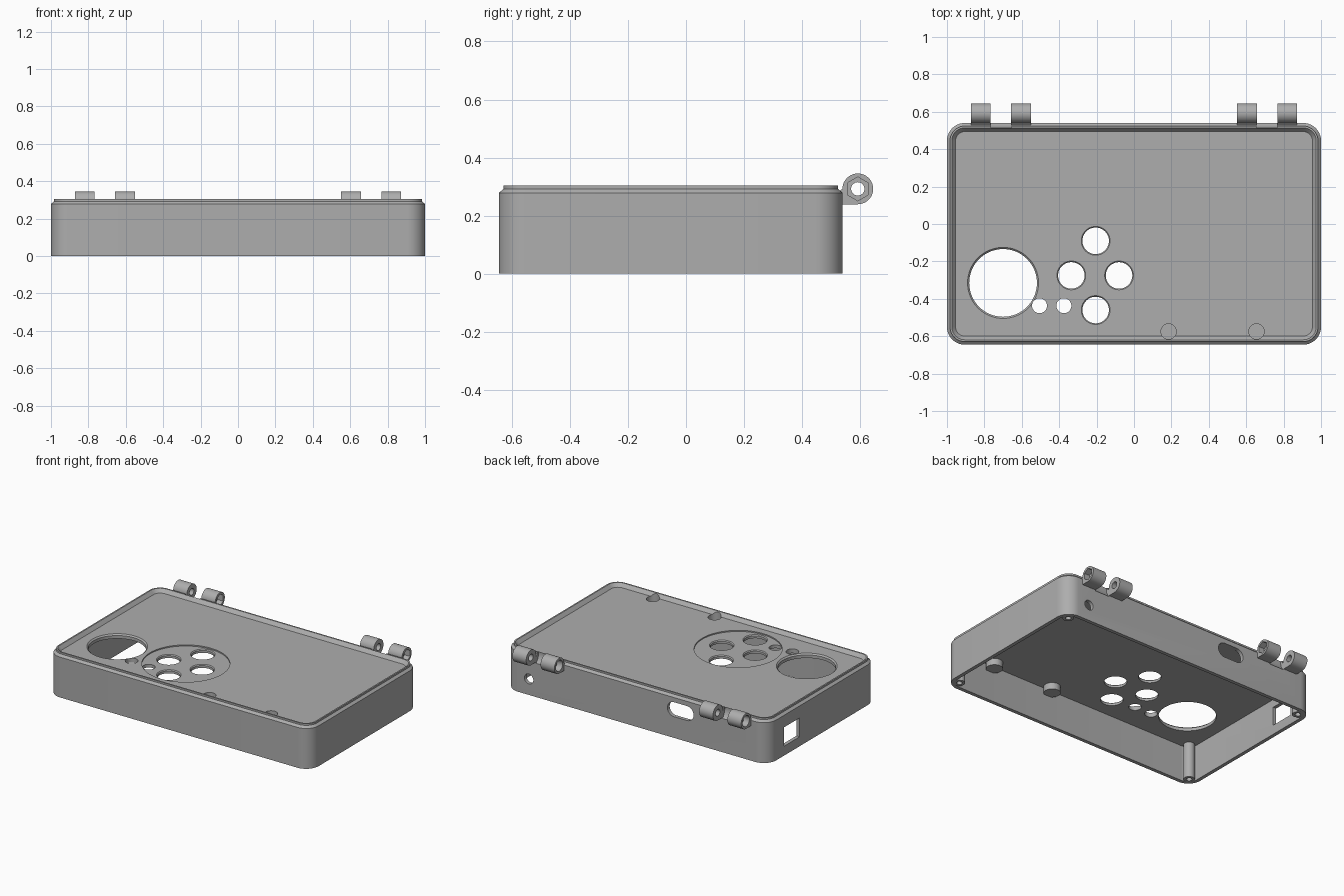
import bpy, bmesh, math
from mathutils import Matrix, Vector

if "Cube" in bpy.data.objects:
    bpy.data.objects.remove(bpy.data.objects["Cube"])

grey = bpy.data.materials.new("plain grey")
grey.diffuse_color = (0.42, 0.42, 0.42, 1)
grey.use_nodes = True
grey.node_tree.nodes["Principled BSDF"].inputs["Base Color"].default_value = grey.diffuse_color
YC, HX, HY = -0.0525, 1.0, 0.5925      # body centre in y, half sizes
AY, AZ = 0.592, 0.292                  # hinge axis
TO_X = Matrix.Rotation(math.pi / 2, 4, 'Y')
TO_Y = Matrix.Rotation(-math.pi / 2, 4, 'X')


def loft(name, rings):
    """Closed solid through a list of equal-length point rings."""
    bm = bmesh.new()
    loops = [[bm.verts.new(p) for p in ring] for ring in rings]
    n = len(loops[0])
    for a, b in zip(loops, loops[1:]):
        for i in range(n):
            j = (i + 1) % n
            bm.faces.new((a[i], a[j], b[j], b[i]))
    bm.faces.new(loops[0][::-1])
    bm.faces.new(loops[-1])
    bmesh.ops.recalc_face_normals(bm, faces=bm.faces)
    me = bpy.data.meshes.new(name)
    bm.to_mesh(me)
    bm.free()
    me.materials.append(grey)
    ob = bpy.data.objects.new(name, me)
    bpy.context.collection.objects.link(ob)
    return ob


def lathe(name, loc, steps, n=40, rot=Matrix()):
    """Turned solid: steps are (radius, height along axis)."""
    m = Matrix.Translation(loc) @ rot
    return loft(name, [[m @ Vector((r * math.cos(2 * math.pi * i / n),
                                    r * math.sin(2 * math.pi * i / n), h))
                        for i in range(n)] for r, h in steps])


def prism(name, pts, offset):
    return loft(name, [[Vector(p) for p in pts], [Vector(p) + Vector(offset) for p in pts]])


def cut(ob, *cutters):
    bpy.context.view_layer.objects.active = ob
    for c in cutters:
        c.hide_render = True
        mod = ob.modifiers.new("cut", 'BOOLEAN')
        mod.operation, mod.solver, mod.object = 'DIFFERENCE', 'EXACT', c
        bpy.ops.object.modifier_apply(modifier=mod.name)
        bpy.data.objects.remove(c)


def smooth(ob):
    bpy.ops.object.select_all(action='DESELECT')
    ob.select_set(True)
    bpy.context.view_layer.objects.active = ob
    bpy.ops.object.shade_smooth_by_angle(angle=math.radians(30))


def rounded(inset, z, seg=10):
    r = 0.095 - inset
    pts = []
    for k, (sx, sy) in enumerate(((1, 1), (-1, 1), (-1, -1), (1, -1))):
        for i in range(seg + 1):
            a = math.pi / 2 * (k + i / seg)
            pts.append((sx * (HX - 0.095) + r * math.cos(a),
                        YC + sy * (HY - 0.095) + r * math.sin(a), z))
    return pts


# Open-bottomed shell with stepped lip and recessed top
shell = loft("case_shell", [rounded(i, z) for i, z in (
    (0.025, 0.25), (0.025, 0), (0, 0), (0, 0.278), (0.016, 0.292),
    (0.016, 0.304), (0.026, 0.304), (0.046, 0.28))])

# Round button panel, buttons, thumbstick and small holes
cut(shell, lathe("panel_cut", (-0.205, -0.275, 0), [(0.275, 0.272), (0.275, 0.35)], 64))
for x, y in ((-0.205, -0.09), (-0.335, -0.275), (-0.08, -0.275), (-0.205, -0.46)):
    cut(shell, lathe("button_cut", (x, y, 0), [(0.071, 0.2), (0.071, 0.266), (0.085, 0.28)]))
cut(shell, lathe("stick_cut", (-0.7, -0.315, 0), [(0.181, 0.2), (0.181, 0.271), (0.201, 0.291)], 64))
for x in (-0.505, -0.375):
    cut(shell, lathe("small_cut", (x, -0.437, 0), [(0.04, 0.2), (0.04, 0.35)]))

# Magnet pockets with bosses underneath
for x in (0.185, 0.655):
    pocket = [(0.041, 0.225), (0.041, 0.35)]
    cut(shell, lathe("pocket_cut", (x, -0.575, 0), pocket))
    boss = lathe("magnet_boss", (x, -0.575, 0), [(0.053, 0.205), (0.053, 0.262)])
    cut(boss, lathe("pocket_cut", (x, -0.575, 0), pocket))
    smooth(boss)

# Back wall: round jack and pill-shaped port; left wall: square opening
cut(shell, lathe("jack_cut", (0.82, 0.45, 0.11), [(0.034, 0), (0.034, 0.2)], rot=TO_Y))
pill = []
for i in range(26):
    a = -math.pi / 2 + math.pi * (i if i < 13 else i - 1) / 12
    pill.append((-0.336 + (0.05 if i < 13 else -0.05) + 0.05 * math.cos(a),
                 0.45, 0.2 + 0.05 * math.sin(a)))
# keep the pill below the top plate
pill = [(x, y, z - 0.004) for x, y, z in pill]
cut(shell, prism("port_cut", pill, (0, 0.2, 0)))
cut(shell, prism("switch_cut", [(-1.1, y, z) for y, z in (
    (0.19, 0.065), (0.36, 0.065), (0.36, 0.195), (0.19, 0.195))], (0.2, 0, 0)))

# Clearance notches between the hinge knuckles
for s in (-1, 1):
    cut(shell, lathe("notch_cut", (s * 0.71, AY, AZ), [(0.079, -0.055), (0.079, 0.055)], 48, TO_X))
smooth(shell)

# Hinge knuckles: arm on the wall, bored through, screw and nut seats outside
R = 0.053
arc = [(AY + R * math.cos(a), AZ + R * math.sin(a))
       for a in (math.radians(-90 + 270 * i / 36) for i in range(37))]
outline = arc + [(0.53, 0.286), (0.53, AZ - R)]
for s in (-1, 1):
    for side in (-1, 1):
        x0 = s * 0.712 + (0.055 if side > 0 else -0.16)
        knuckle = prism("hinge_knuckle", [(x0, y, z) for y, z in outline], (0.105, 0, 0))
        c = (x0 + 0.0525, AY, AZ)
        cut(knuckle, lathe("bore_cut", c, [(0.023, -0.1), (0.023, 0.1)], 32, TO_X))
        if side > 0:
            cut(knuckle, lathe("nut_cut", c, [(0.041, 0.01), (0.041, 0.1)], 6, TO_X))
        else:
            cut(knuckle, lathe("head_cut", c, [(0.037, -0.1), (0.037, -0.01)], 32, TO_X))
        smooth(knuckle)

# Corner screw posts
for sx in (-1, 1):
    for sy in (-1, 1):
        p = (sx * (HX - 0.064), YC + sy * (HY - 0.064), 0)
        post = lathe("screw_post", p, [(0.036, 0.001), (0.036, 0.26)], 32)
        cut(post, lathe("screw_cut", p, [(0.018, -0.1), (0.018, 0.2)], 24))
        smooth(post)
